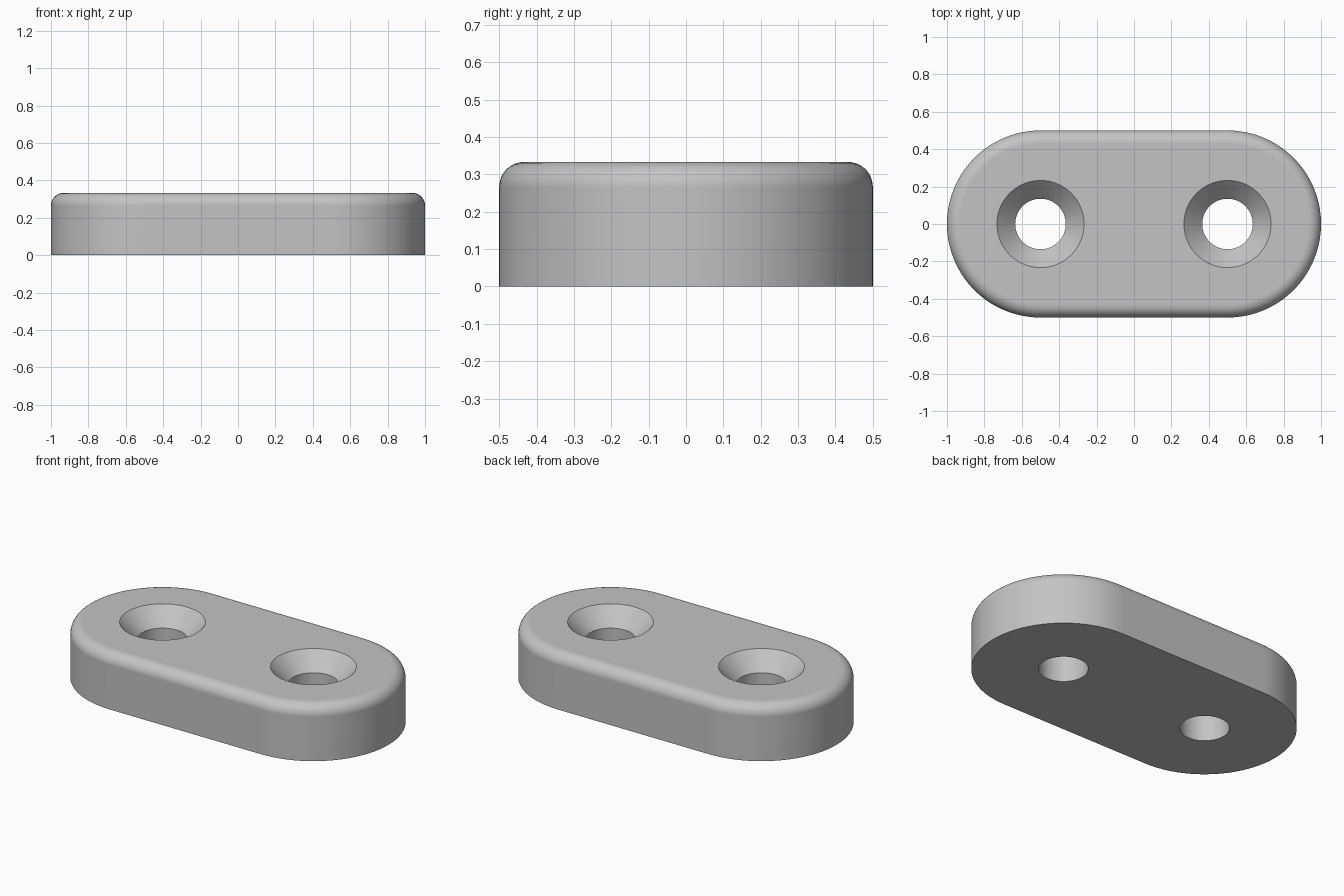
import bpy, bmesh
from math import pi, sin, cos

if "Cube" in bpy.data.objects:
    bpy.data.objects.remove(bpy.data.objects["Cube"], do_unlink=True)

HEIGHT, FILLET, END_R, CENTRE = 0.333, 0.067, 0.5, 0.5
HOLE_R, SINK_R, SINK_DEPTH = 0.135, 0.233, 0.1
ARC, STEPS = 40, 10

bm = bmesh.new()


def stadium(r, z):
    """Ring with two half-round ends."""
    return [bm.verts.new((side * CENTRE + r * cos(a), r * sin(a), z))
            for side, start in ((1, -pi / 2), (-1, pi / 2))
            for a in (start + pi * i / ARC for i in range(ARC + 1))]


def circle(x, r, z):
    return [bm.verts.new((x + r * cos(2 * pi * i / 64), r * sin(2 * pi * i / 64), z))
            for i in range(64)]


def loft(rings):
    """Skin neighbouring rings with smooth quads."""
    for a, b in zip(rings, rings[1:]):
        for i in range(len(a)):
            j = (i + 1) % len(a)
            bm.faces.new((a[i], a[j], b[j], b[i])).smooth = True


def ring_edges(ring):
    return [bm.edges.get((ring[i - 1], ring[i])) for i in range(len(ring))]


# Outer wall with a rounded upper rim
wall = [stadium(END_R, 0)]
for i in range(STEPS + 1):
    a = pi / 2 * i / STEPS
    wall.append(stadium(END_R - FILLET * (1 - cos(a)), HEIGHT - FILLET * (1 - sin(a))))
loft(wall)

# Countersunk screw holes
lower, upper, necks = [wall[0]], [wall[-1]], []
for x in (-CENTRE, CENTRE):
    bottom, top = circle(x, HOLE_R, 0), circle(x, SINK_R, HEIGHT)
    neck = circle(x, HOLE_R, HEIGHT - SINK_DEPTH)
    loft([bottom, neck, top])
    lower.append(bottom)
    upper.append(top)
    necks.append(neck)

# Crisp edges, then flat top and bottom around the holes
for ring in lower + upper + necks:
    for e in ring_edges(ring):
        e.smooth = False
for rings in (lower, upper):
    edges = [e for ring in rings for e in ring_edges(ring)]
    bmesh.ops.triangle_fill(bm, use_beauty=True, use_dissolve=False, edges=edges)
bmesh.ops.recalc_face_normals(bm, faces=bm.faces[:])

mesh = bpy.data.meshes.new("mounting_plate")
bm.to_mesh(mesh)
bm.free()
plate = bpy.data.objects.new("mounting_plate", mesh)
bpy.context.collection.objects.link(plate)

# Even shading on the wall and rim
mod = plate.modifiers.new("even_shading", 'WEIGHTED_NORMAL')
mod.keep_sharp = True

# Plain grey
grey = bpy.data.materials.new("plain_grey")
grey.use_nodes = True
colour = (0.55, 0.55, 0.55, 1)
grey.diffuse_color = colour
grey.node_tree.nodes["Principled BSDF"].inputs["Base Color"].default_value = colour
mesh.materials.append(grey)
